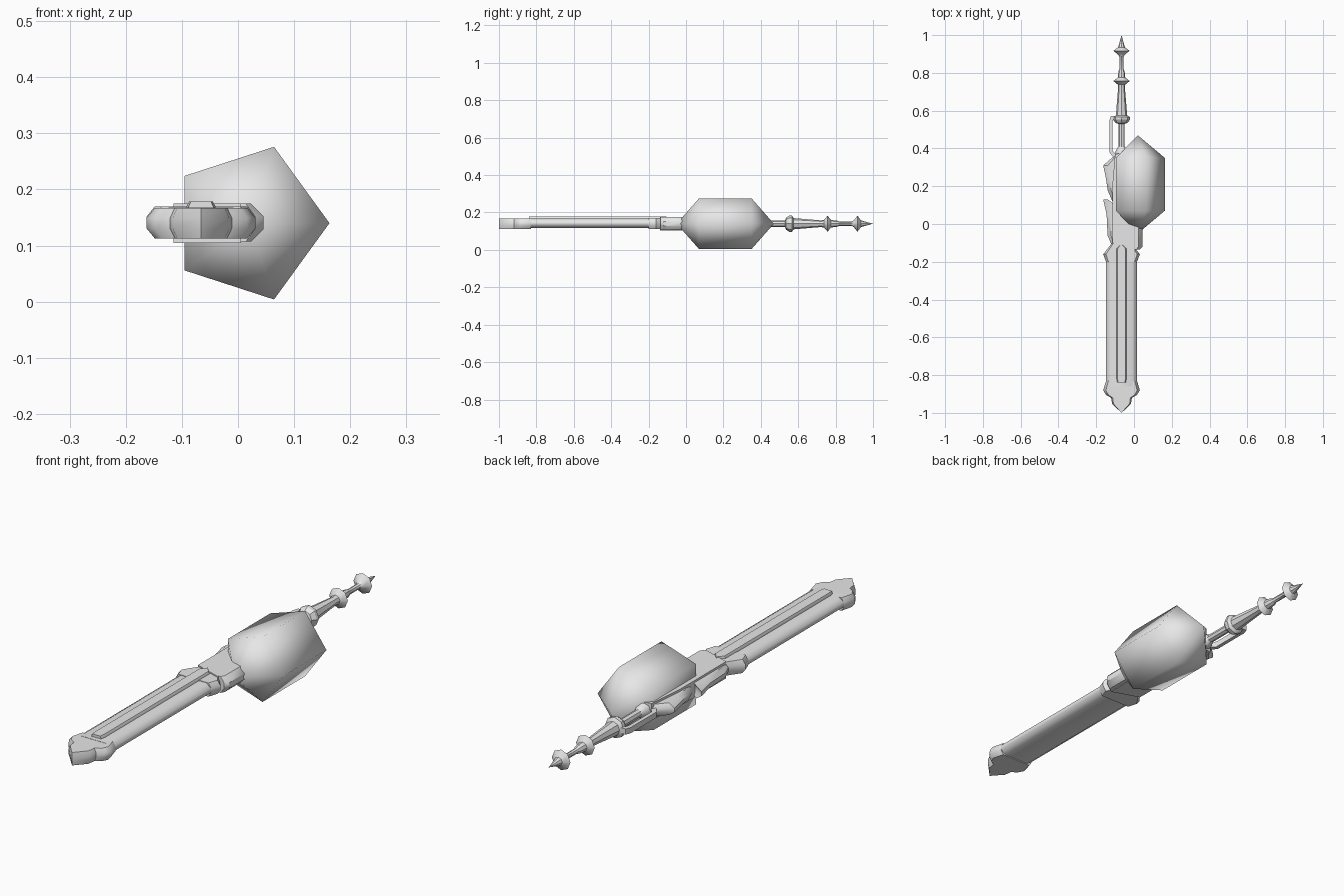
import bpy, bmesh, math

if "Cube" in bpy.data.objects:
    bpy.data.objects.remove(bpy.data.objects["Cube"])

grey = bpy.data.materials.new("light grey")
grey.diffuse_color = (0.8, 0.8, 0.8, 1)
grey.use_nodes = True
grey.node_tree.nodes["Principled BSDF"].inputs["Base Color"].default_value = grey.diffuse_color
AX, AZ = -0.066, 0.14          # long axis of the object


def finish(name, bm, angle=40):
    bmesh.ops.recalc_face_normals(bm, faces=bm.faces)
    me = bpy.data.meshes.new(name)
    bm.to_mesh(me)
    bm.free()
    me.materials.append(grey)
    ob = bpy.data.objects.new(name, me)
    bpy.context.collection.objects.link(ob)
    bpy.ops.object.select_all(action='DESELECT')
    ob.select_set(True)
    bpy.context.view_layer.objects.active = ob
    bpy.ops.object.shade_smooth_by_angle(angle=math.radians(angle))
    return ob


def prism(name, outline, z0, z1, chamfer=0.0, cx=None, angle=40):
    """Plan outline extruded in z; the rims are pulled towards cx by a fraction."""
    cx = AX if cx is None else cx
    mid, h = (z0 + z1) / 2, (z1 - z0) / 2
    levels = [(z0, 1), (z1, 1)]
    if chamfer:
        levels = [(z0, 1 - chamfer), (mid - h * 0.35, 1),
                  (mid + h * 0.35, 1), (z1, 1 - chamfer)]
    bm = bmesh.new()
    rows = [[bm.verts.new((cx + (x - cx) * s, y, z)) for x, y in outline]
            for z, s in levels]
    n = len(outline)
    for a, b in zip(rows, rows[1:]):
        for i in range(n):
            j = (i + 1) % n
            bm.faces.new((a[i], a[j], b[j], b[i]))
    bm.faces.new(rows[0])
    bm.faces.new(rows[-1])
    return finish(name, bm, angle)


def mirrored(half):
    """Closed plan outline from (half width, y) points on one side."""
    return ([(AX + w, y) for w, y in half] +
            [(AX - w, y) for w, y in reversed(half) if w > 0])


def lathe(name, profile, cx, cz, n, phase=0.0, angle=40):
    """Turn (radius, y) points about a lengthwise axis."""
    bm = bmesh.new()
    rows = []
    for r, y in profile:
        count = n if r > 0 else 1
        rows.append([bm.verts.new((cx + r * math.cos(phase + math.tau * i / n), y,
                                   cz + r * math.sin(phase + math.tau * i / n)))
                     for i in range(count)])
    for a, b in zip(rows, rows[1:]):
        for i in range(n):
            j = (i + 1) % n
            if len(a) == 1:
                bm.faces.new((a[0], b[j], b[i]))
            elif len(b) == 1:
                bm.faces.new((a[i], a[j], b[0]))
            else:
                bm.faces.new((a[i], a[j], b[j], b[i]))
    for row in (rows[0], rows[-1]):
        if len(row) > 1:
            bm.faces.new(row)
    return finish(name, bm, angle)


# five-sided bulb
lathe("bulb", [(0, -0.05), (0.143, 0.07), (0.143, 0.35), (0, 0.47)],
      0.02, AZ, 5, angle=80)

# long grip with end caps and a raised rib
prism("grip", mirrored([(0.082, -0.86), (0.082, -0.17)]), 0.117, 0.168, 0.3, angle=60)
prism("end_cap", mirrored([(0, -1.0), (0.05, -0.952), (0.055, -0.92), (0.082, -0.905),
                           (0.097, -0.88), (0.082, -0.83)]), 0.113, 0.167, 0.15)
prism("collar", mirrored([(0.082, -0.20), (0.097, -0.16), (0.05, -0.10),
                          (0.045, -0.075), (0, -0.05)]), 0.113, 0.170, 0.15)
prism("rib", mirrored([(0.022, -0.84), (0.026, -0.82), (0.026, -0.13),
                       (0, -0.105)]), 0.15, 0.179, 0.2)

# frame joining grip and bulb
prism("frame", [(-0.115, -0.10), (0.005, -0.14), (0.005, 0.10), (-0.04, 0.38),
                (-0.10, 0.37), (-0.115, 0.2)], 0.105, 0.175)
prism("side_boss", [(-0.01, -0.135), (0.03, -0.135), (0.045, -0.12),
                    (0.045, -0.02), (0.03, 0.02), (-0.01, 0.02)],
      0.107, 0.175, 0.4, cx=-0.01)

# swept plates on the left side
prism("front_plate", [(-0.163, 0.13), (-0.145, 0.05), (-0.14, -0.06), (-0.115, -0.12),
                      (-0.07, -0.10), (-0.07, 0.09), (-0.12, 0.105)],
      0.115, 0.166, 0.25)
prism("rear_plate", [(-0.10, 0.365), (-0.163, 0.31), (-0.148, 0.24), (-0.14, 0.18),
                     (-0.11, 0.11), (-0.07, 0.12), (-0.07, 0.36)],
      0.115, 0.166, 0.25)

# turned spire at the rear
lathe("spire", [(0.017, 0.33), (0.017, 0.53), (0.032, 0.535), (0.044, 0.552),
                (0.044, 0.566), (0.030, 0.575), (0.018, 0.72), (0.020, 0.738),
                (0.043, 0.757), (0.020, 0.775), (0.016, 0.81), (0.011, 0.82),
                (0.011, 0.885), (0.018, 0.897), (0.043, 0.917), (0.018, 0.935),
                (0, 1.0)], AX, AZ, 8, angle=30)
lathe("spire_neck", [(0.032, 0.33), (0.032, 0.385), (0.017, 0.41)], AX, AZ, 8)

# thin bracket beside the spire
prism("bracket", [(-0.08, 0.572), (-0.122, 0.572), (-0.130, 0.55), (-0.130, 0.38),
                  (-0.10, 0.34), (-0.085, 0.355), (-0.114, 0.39), (-0.114, 0.54),
                  (-0.108, 0.556), (-0.08, 0.556)], 0.128, 0.152)
